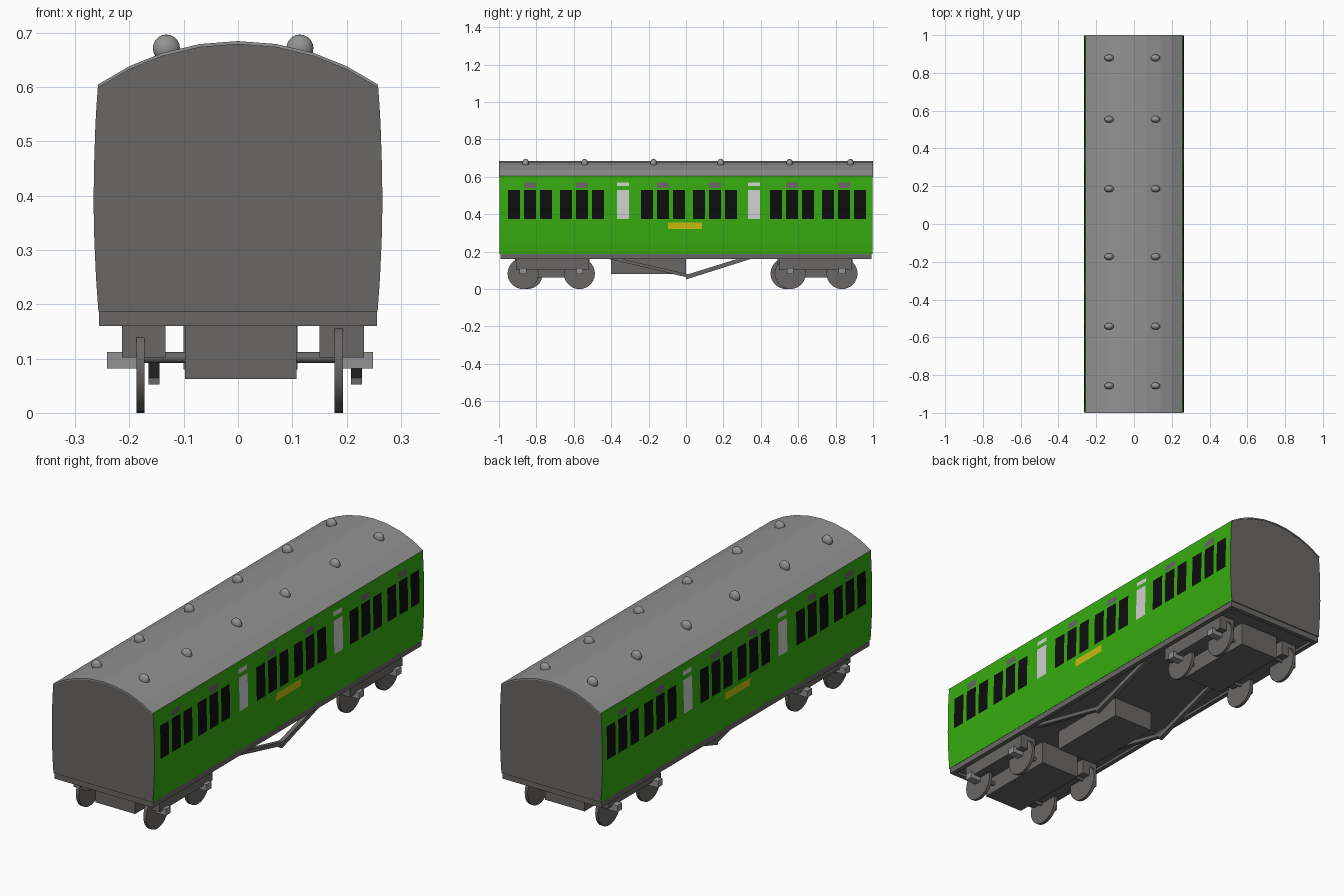
import bpy, bmesh, math
from mathutils import Matrix, Vector

if "Cube" in bpy.data.objects:
    bpy.data.objects.remove(bpy.data.objects["Cube"])


def material(name, rgb):
    m = bpy.data.materials.new(name)
    m.diffuse_color = (*rgb, 1)
    m.use_nodes = True
    m.node_tree.nodes["Principled BSDF"].inputs["Base Color"].default_value = m.diffuse_color
    return m


GREEN = material("coach_green", (0.037, 0.41, 0.005))
DARK = material("frame_grey", (0.14, 0.135, 0.13))
ROOF = material("roof_grey", (0.29, 0.29, 0.29))
BLACK = material("window_black", (0.004, 0.004, 0.004))
WHITE = material("door_white", (0.64, 0.63, 0.64))
YELLOW = material("board_yellow", (0.58, 0.51, 0.006))


def finish(name, bm, *mats, smooth=False):
    bmesh.ops.recalc_face_normals(bm, faces=bm.faces)
    me = bpy.data.meshes.new(name)
    bm.to_mesh(me)
    bm.free()
    for m in mats:
        me.materials.append(m)
    ob = bpy.data.objects.new(name, me)
    bpy.context.collection.objects.link(ob)
    if smooth:
        bpy.ops.object.select_all(action='DESELECT')
        ob.select_set(True)
        bpy.context.view_layer.objects.active = ob
        bpy.ops.object.shade_smooth_by_angle(angle=math.radians(40))
    return ob


def box(name, x, y, z, mat):
    bm = bmesh.new()
    mid = [(a + b) / 2 for a, b in (x, y, z)]
    size = [b - a for a, b in (x, y, z)]
    bmesh.ops.create_cube(bm, size=1, matrix=Matrix.Translation(mid) @ Matrix.Diagonal((*size, 1)))
    return finish(name, bm, mat)


def cylinder_x(name, x, y, z, r, mat, sides):
    bm = bmesh.new()
    place = Matrix.Translation(((x[0] + x[1]) / 2, y, z)) @ Matrix.Rotation(math.pi / 2, 4, 'Y')
    bmesh.ops.create_cone(bm, cap_ends=True, segments=sides, radius1=r, radius2=r,
                          depth=x[1] - x[0], matrix=place)
    return finish(name, bm, mat, smooth=True)


def extrude_profile(name, pts, axis, depth, mat):
    """Closed profile of 3D points, extruded along one axis."""
    bm = bmesh.new()
    face = bm.faces.new([bm.verts.new(p) for p in pts])
    ext = bmesh.ops.extrude_face_region(bm, geom=[face])
    verts = [g for g in ext["geom"] if isinstance(g, bmesh.types.BMVert)]
    bmesh.ops.translate(bm, verts=verts, vec=Vector(axis) * depth)
    return finish(name, bm, mat)


# Painted areas of the sides: (y0, y1, z0, z1, material slot)
areas = [(-0.096, 0.086, 0.32, 0.355, 4)]
for yc in (-0.834, -0.556, -0.123, 0.155, 0.567, 0.845):
    for d in (-0.086, 0, 0.086):
        areas.append((yc + d - 0.032, yc + d + 0.032, 0.375, 0.53, 2))
    areas.append((yc - 0.032, yc + 0.032, 0.54, 0.57, 1))
for yc in (-0.337, 0.364):
    areas.append((yc - 0.032, yc + 0.032, 0.375, 0.53, 3))
    areas.append((yc - 0.032, yc + 0.032, 0.55, 0.57, 3))


def side_x(z):
    return 0.266 - 0.0085 * ((z - 0.4) / 0.21) ** 2


def arc_z(x, base=0.0):
    return 0.229 + base + math.sqrt(0.456 ** 2 - x * x)


# Body: bulged side skins cut along the painted areas, plus ends and floor
ARC = (-0.258, -0.2, -0.14, -0.07, 0, 0.07, 0.14, 0.2, 0.258)
L = 0.997
ys = sorted({-L, L} | {round(v, 4) for a in areas for v in a[:2]})
zs = sorted({0.187, 0.25, 0.44, 0.605} | {v for a in areas for v in a[2:4]})
bm = bmesh.new()
skins = {}
for s in (-1, 1):
    grid = [[bm.verts.new((s * side_x(z), y, z)) for z in zs] for y in ys]
    skins[s] = grid
    for i in range(len(ys) - 1):
        for j in range(len(zs) - 1):
            f = bm.faces.new((grid[i][j], grid[i + 1][j], grid[i + 1][j + 1], grid[i][j + 1]))
            yc, zc = (ys[i] + ys[i + 1]) / 2, (zs[j] + zs[j + 1]) / 2
            f.material_index = next((a[4] for a in areas if a[0] < yc < a[1] and a[2] < zc < a[3]), 0)
for i in (0, -1):
    top = [bm.verts.new((x, ys[i], arc_z(x, -0.003))) for x in ARC[1:-1]]
    end = bm.faces.new(skins[-1][i] + top + skins[1][i][::-1])
    end.material_index = 1
floor = bm.faces.new([r[0] for r in skins[-1]] + [r[0] for r in skins[1][::-1]])
floor.material_index = 1
finish("body", bm, GREEN, DARK, BLACK, WHITE, YELLOW)

# Roof: thin arched shell
outer = [(x, -1, arc_z(x)) for x in ARC]
inner = [(x, -1, arc_z(x, -0.006)) for x in reversed(ARC)]
extrude_profile("roof", outer + inner, (0, 1, 0), 2, ROOF)

# Roof ventilators in two rows
for x in (-0.132, 0.114):
    for y in (-0.857, -0.542, -0.173, 0.186, 0.554, 0.879):
        bm = bmesh.new()
        bmesh.ops.create_uvsphere(bm, u_segments=16, v_segments=10, radius=1, matrix=Matrix.Translation(
            (x, y, 0.672)) @ Matrix.Diagonal((0.025, 0.018, 0.025, 1)))
        finish("roof_ventilator", bm, ROOF, smooth=True)

# Underframe: sole bars, end beams and floor plate
box("floor_plate", (-0.25, 0.25), (-0.985, 0.985), (0.172, 0.186), DARK)
for s in (-1, 1):
    box("sole_bar", sorted((s * 0.235, s * 0.256)), (-0.992, 0.992), (0.16, 0.187), DARK)
    box("end_beam", (-0.235, 0.235), sorted((s * 0.97, s * 0.992)), (0.16, 0.187), DARK)
box("equipment_box", (-0.1, 0.11), (-0.4, 0), (0.08, 0.175), DARK)

# Bogies: bolster box, side frames, axles, wheels and axle boxes
for axles in ((-0.86, -0.57), (0.546, 0.834)):
    mid = sum(axles) / 2
    box("bogie_bolster", (-0.098, 0.108), (mid - 0.2, mid + 0.2), (0.062, 0.175), DARK)
    for x in ((-0.214, -0.134), (0.15, 0.232)):
        box("bogie_side_frame", x, (axles[0] - 0.05, axles[1] + 0.05), (0.102, 0.175), DARK)
    for k, y in enumerate(axles):
        cylinder_x("axle", (-0.18, 0.185), y, 0.102, 0.01, DARK, 12)
        shift = 0.011 if k == 0 else 0
        sign = -1 if axles[0] < 0 else 1
        for x, bx, dy in (((-0.187, -0.172), (-0.241, -0.18), -sign * shift),
                          ((0.178, 0.193), (0.186, 0.249), sign * shift)):
            cylinder_x("wheel", x, y + dy, 0.083, 0.083, DARK, 28)
            box("axle_box", bx, (y + dy - 0.018, y + dy + 0.018), (0.082, 0.112), ROOF)

# Truss rods: shallow V under each side
V = ((-0.4, 0.172), (0.0, 0.078), (0.02, 0.078), (0.38, 0.175), (0.32, 0.175), (0.01, 0.052), (0.0, 0.055))
upper = [(-0.4, 0.175), (0.0, 0.082), (0.02, 0.082), (0.32, 0.175)]
lower = [(0.39, 0.175), (0.02, 0.058), (0.0, 0.052), (0.0, 0.064), (-0.42, 0.163)]
for x in (-0.165, 0.208):
    extrude_profile("truss_rod", [(x, y, z) for y, z in upper + lower], (1, 0, 0), 0.02, DARK)
